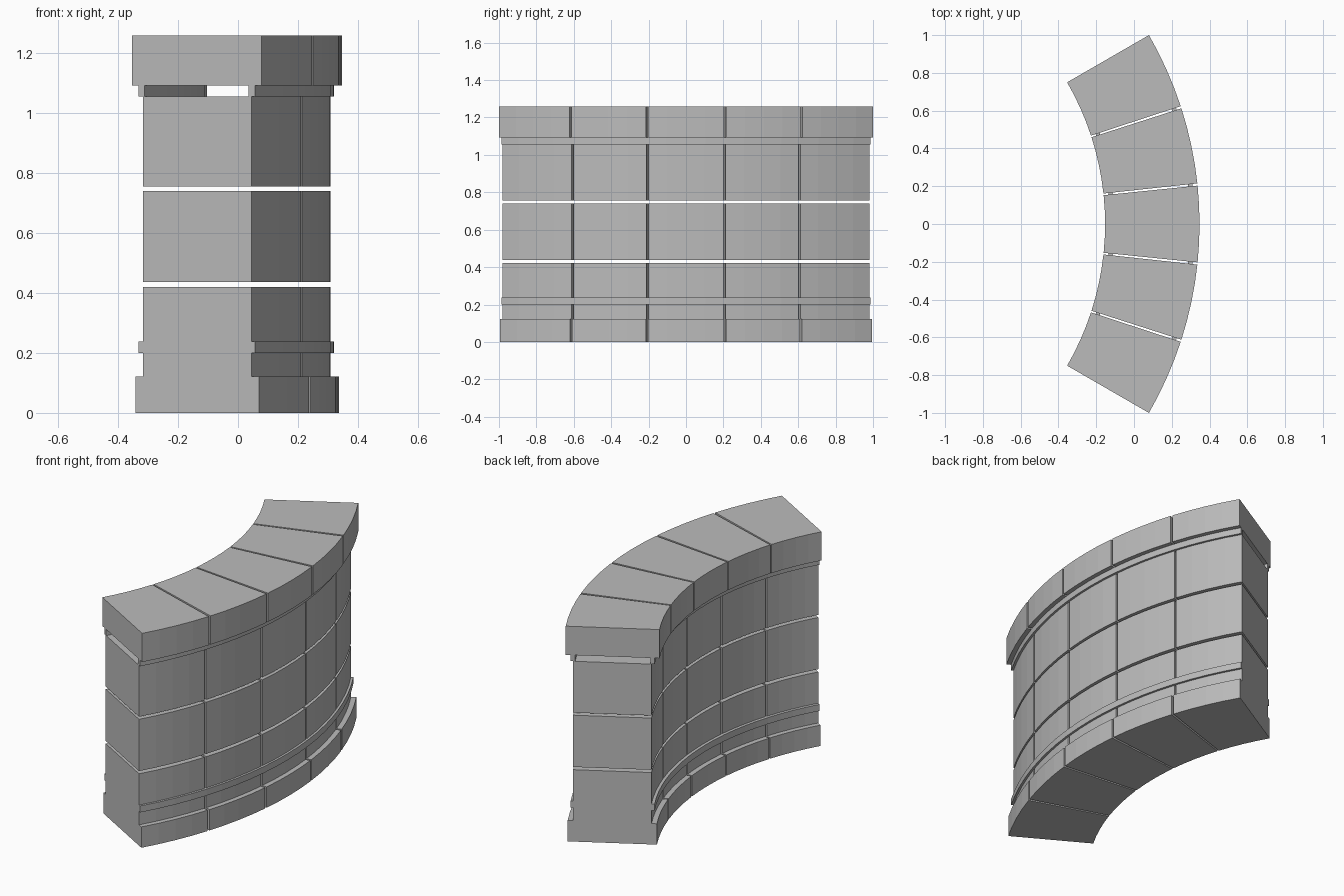
import bpy
import bmesh
from math import cos, sin, radians

cube = bpy.data.objects.get("Cube")
if cube:
    bpy.data.objects.remove(cube, do_unlink=True)

stone = bpy.data.materials.new("grey_stone")
stone.use_nodes = True
GREY = (0.5, 0.5, 0.5, 1)
stone.diffuse_color = GREY
stone.node_tree.nodes["Principled BSDF"].inputs["Base Color"].default_value = GREY

CENTRE_X = -1.653   # axis of the curved wall
HALF = 30           # half of the swept angle, degrees
BLOCKS = 5
GAP = 0.34          # joint between blocks, degrees


def arc_block(name, r_in, r_out, z0, z1, a0, a1, steps):
    """Solid block with a rectangular section swept along an arc."""
    bm = bmesh.new()
    section = [(r_in, z0), (r_out, z0), (r_out, z1), (r_in, z1)]
    rings = []
    for i in range(steps + 1):
        a = radians(a0 + (a1 - a0) * i / steps)
        rings.append([bm.verts.new((CENTRE_X + r * cos(a), r * sin(a), z))
                      for r, z in section])
    for p, q in zip(rings, rings[1:]):
        for k in range(4):
            n = (k + 1) % 4
            bm.faces.new((p[k], p[n], q[n], q[k]))
    bm.faces.new(rings[0])
    bm.faces.new(rings[-1])
    bmesh.ops.recalc_face_normals(bm, faces=bm.faces)
    mesh = bpy.data.meshes.new(name)
    bm.to_mesh(mesh)
    bm.free()
    mesh.materials.append(stone)
    obj = bpy.data.objects.new(name, mesh)
    bpy.context.collection.objects.link(obj)


def course(name, r_in, r_out, z0, z1):
    """Row of blocks separated by narrow radial joints."""
    width = 2 * HALF / BLOCKS
    for i in range(BLOCKS):
        a0 = -HALF + i * width + (GAP / 2 if i else 0)
        a1 = -HALF + (i + 1) * width - (GAP / 2 if i < BLOCKS - 1 else 0)
        arc_block(f"{name}_{i + 1}", r_in, r_out, z0, z1, a0, a1, 4)


# Stacked courses of blocks
course("base_block", 1.514, 1.99, 0, 0.122)
course("lower_block", 1.543, 1.961, 0.122, 0.421)
course("middle_block", 1.543, 1.961, 0.437, 0.74)
course("upper_block", 1.543, 1.961, 0.755, 1.056)
course("cap_block", 1.5, 2.0, 1.092, 1.26)

# Thin continuous trim strips on both faces of the wall
for level, z0, z1 in (("lower", 0.2, 0.238), ("upper", 1.056, 1.092)):
    arc_block(f"{level}_inner_trim", 1.526, 1.549, z0, z1, -HALF, HALF, 20)
    arc_block(f"{level}_outer_trim", 1.95, 1.974, z0, z1, -HALF, HALF, 20)
